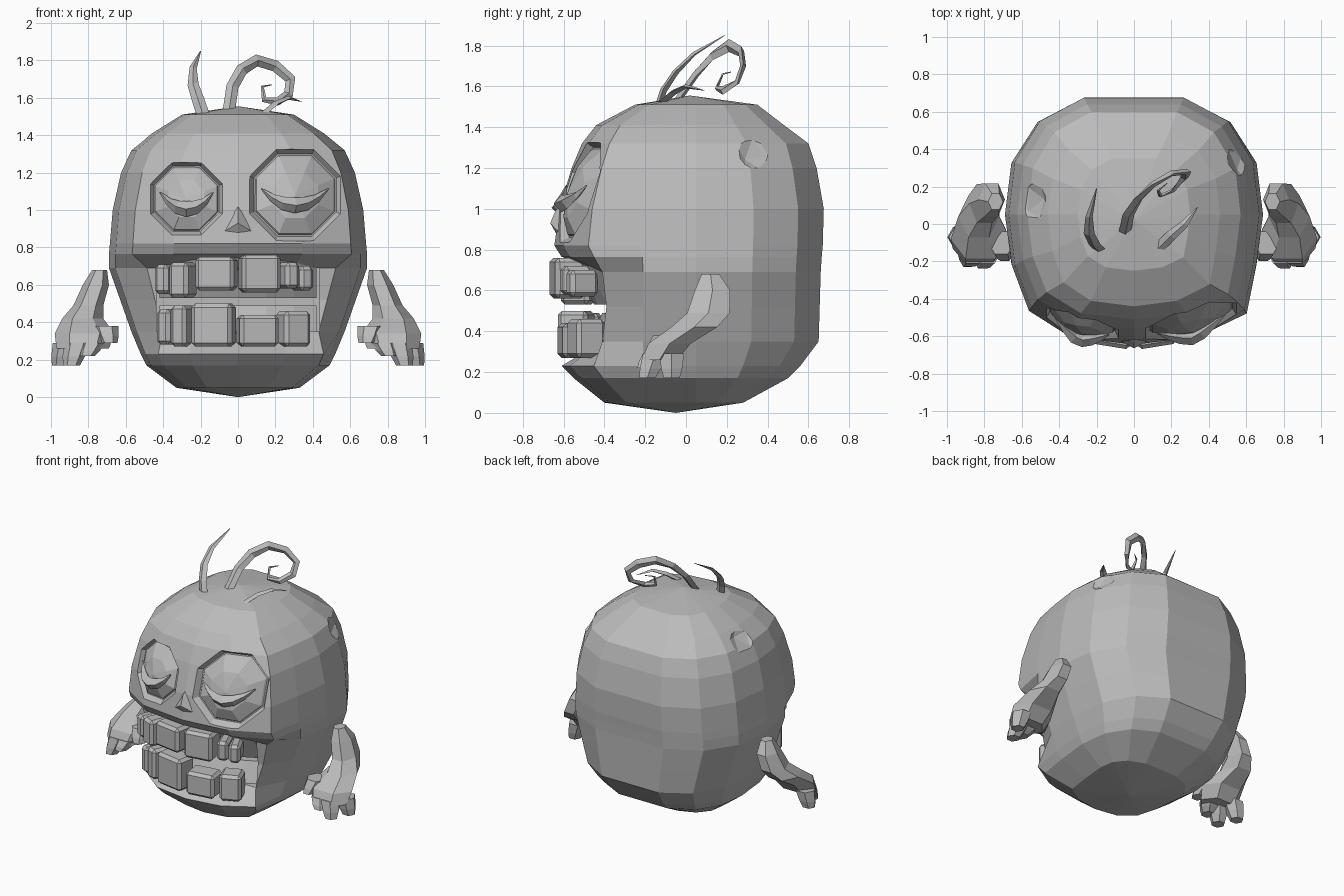
import bpy, bmesh, math
from mathutils import Vector, Matrix
from mathutils.bvhtree import BVHTree

if "Cube" in bpy.data.objects:
    bpy.data.objects.remove(bpy.data.objects["Cube"])

GREY = (0.5, 0.5, 0.5, 1)
clay = bpy.data.materials.new("plain_grey")
clay.use_nodes = True
clay.diffuse_color = GREY
clay.node_tree.nodes["Principled BSDF"].inputs["Base Color"].default_value = GREY


def finish(name, bm):
    bmesh.ops.recalc_face_normals(bm, faces=bm.faces)
    mesh = bpy.data.meshes.new(name)
    bm.to_mesh(mesh)
    bm.free()
    mesh.materials.append(clay)
    obj = bpy.data.objects.new(name, mesh)
    bpy.context.collection.objects.link(obj)
    return obj


def skin(bm, sections):
    """Skin closed rings; a ring of one point becomes an apex."""
    rings = [[bm.verts.new(p) for p in s] for s in sections]
    for a, b in zip(rings, rings[1:]):
        n = max(len(a), len(b))
        for i in range(n):
            j = (i + 1) % n
            if len(a) == 1:
                bm.faces.new((a[0], b[i], b[j]))
            elif len(b) == 1:
                bm.faces.new((a[j], a[i], b[0]))
            else:
                bm.faces.new((a[i], a[j], b[j], b[i]))
    for r in (rings[0], rings[-1]):
        if len(r) > 2:
            bm.faces.new(r)


def loft(name, sections):
    bm = bmesh.new()
    skin(bm, sections)
    return finish(name, bm)


def strand(name, path, width, ref=(0, 1, 0), flat=0.5, both_ends=False):
    """Four-sided tapering strand along a path."""
    pts = [Vector(p) for p in path]
    last = len(pts) - 1
    sections = []
    for i, p in enumerate(pts):
        t = (pts[min(i + 1, last)] - pts[max(i - 1, 0)]).normalized()
        side = t.cross(Vector(ref)).normalized()
        up = side.cross(t)
        f = i / last
        k = math.sin(math.pi * f) if both_ends else 1 - f ** 3
        r = width * max(k, 0.08)
        sections.append([p + side * r, p + up * r * flat, p - side * r, p - up * r * flat])
    return loft(name, sections)


# Head: one blocky plan shape, a little fuller beside the large eye,
# scaled by rings of (z, half width, front, back, mouth limit)
half_plan = [(0, 1), (.4, 1), (.75, .8), (.95, .45), (1, 0), (.95, -.4), (.88, -.76), (.5, -.94), (0, -1)]
plan = half_plan + [(-u, v) for u, v in half_plan[-2:0:-1]]
plan[plan.index((-.88, -.76))] = (-.82, -.74)
levels = [
    (.05, .33, -.40, .28, -1), (.17, .49, -.55, .50, -1), (.23, .52, -.61, .56, -1),
    (.35, .57, -.60, .65, -.41), (.52, .63, -.60, .655, -.39), (.69, .69, -.60, .66, -.41),
    (.765, .69, -.61, .665, -1), (.82, .685, -.645, .67, -1), (1.0, .67, -.62, .675, -1),
    (1.2, .625, -.56, .64, -1), (1.32, .57, -.51, .60, -1), (1.41, .46, -.44, .48, -1),
    (1.51, .30, -.25, .35, -1),
]
MID = 0.05
sections = [[(0, -.05, 0)]]
for z, w, front, back, limit in levels:
    ring = []
    for u, v in plan:
        pinch = .86 if limit > -1 and v < -.7 else 1
        y = MID + v * (back - MID if v > 0 else MID - front)
        ring.append((u * w * pinch, max(limit, y), z))
    sections.append(ring)
sections.append([(0, .02, 1.555)])
head = loft("head", sections)
tree = BVHTree.FromPolygons([v.co.copy() for v in head.data.vertices],
                            [tuple(p.vertices) for p in head.data.polygons])


def on_face(x, z, lift):
    """Point on the front of the head, lifted forward."""
    hit = tree.ray_cast(Vector((x, -3, z)), Vector((0, 1, 0)))[0]
    return Vector((x, hit.y - lift, z))


def cut(bm):
    """Carve a closed shape out of the head."""
    cutter = finish("cutter", bm)
    cutter.hide_render = True
    mod = head.modifiers.new("cut", "BOOLEAN")
    mod.operation = "DIFFERENCE"
    mod.solver = "EXACT"
    mod.object = cutter
    bpy.context.view_layer.objects.active = head
    bpy.ops.object.modifier_apply(modifier=mod.name)
    bpy.data.objects.remove(cutter)


# Mouth hollow and two shallow dents near the temples
hollow = bmesh.new()
bmesh.ops.create_cube(hollow, size=1, matrix=Matrix.Translation((0, -.45, .52)) @ Matrix.Diagonal((.87, .36, .34, 1)))
cut(hollow)
for spot in [(.54, .3, 1.27), (-.54, .12, 1.33)]:
    loc, normal = tree.find_nearest(Vector(spot))[:2]
    out = normal if normal.dot(loc - Vector((0, 0, .8))) > 0 else -normal
    dent = bmesh.new()
    bmesh.ops.create_icosphere(dent, subdivisions=2, radius=.2,
                               matrix=Matrix.Translation(loc + out * .168))
    cut(dent)


# Eyes: octagonal socket cut into the face, domed eye and a sagging lid fold
def eye(side, cx, cz, rx, rz):
    def octagon(scale, lift):
        return [on_face(cx + rx * scale * math.cos(a), cz + rz * scale * math.sin(a), lift)
                for a in [math.pi * (i + .5) / 4 for i in range(8)]]

    socket = bmesh.new()
    skin(socket, [[on_face(cx, cz, .3)], octagon(1.02, .15), octagon(1, .005), octagon(.9, -.04),
                  [on_face(cx, cz, -.045)]])
    cut(socket)
    loft(side + "_eye", [[on_face(cx, cz, -.09)], octagon(.95, -.07), octagon(.84, -.03),
                         octagon(.5, .005), [on_face(cx, cz, .02)]])
    fold = []
    for i in range(7):
        s = i / 3 - 1
        fold.append(on_face(cx + s * rx * .68, cz - .055 + .09 * s * s, .035 - .02 * abs(s)))
    strand(side + "_eyelid_fold", fold, .042, flat=.9, both_ends=True)


eye("left", .305, 1.08, .265, .265)
eye("right", -.275, 1.06, .21, .21)

# Nose: low faceted wedge
nose = [[(0, -.56, 1.08)], [(-.04, -.59, 1.0), (0, -.64, .99), (.04, -.59, 1.0)],
        [(-.1, -.61, .87), (0, -.665, .93), (.1, -.61, .87)], [(0, -.62, .85)]]
loft("nose", nose)


# Teeth and gums follow one dental arc
def arc(x, front):
    return front + .7 * x * x


def tooth(name, front, x0, x1, z0, z1):
    x = (x0 + x1) / 2
    bm = bmesh.new()
    bmesh.ops.create_cube(bm, size=1)
    bmesh.ops.scale(bm, vec=(x1 - x0, .15, z1 - z0), verts=bm.verts)
    bmesh.ops.bevel(bm, geom=bm.edges[:], offset=.02, segments=1, affect="EDGES")
    turn = Matrix.Rotation(math.atan(1.4 * x), 4, "Z")
    bm.transform(Matrix.Translation((x, arc(x, front), (z0 + z1) / 2)) @ turn)
    finish(name, bm)


UPPER, LOWER = -.59, -.55
uppers = [(-.42, -.34, .55, .71), (-.35, -.24, .53, .72), (-.22, -.01, .57, .75),
          (.01, .22, .56, .76), (.23, .31, .58, .72), (.30, .38, .57, .70)]
lowers = [(-.41, -.33, .28, .47), (-.34, -.25, .27, .49), (-.24, -.02, .27, .50),
          (0, .21, .27, .44), (.22, .37, .27, .46)]
for row, front, teeth in (("upper", UPPER, uppers), ("lower", LOWER, lowers)):
    for i, t in enumerate(teeth):
        tooth(f"{row}_tooth_{i + 1}", front, *t)
# Each gum: its root edge sits behind the teeth, its inner edge slopes back into the mouth
for name, front, root, inner in (("upper_gum", UPPER, .76, .53), ("lower_gum", LOWER, .25, .49)):
    loft(name, [[(x, arc(x, front) + .03, root), (x, arc(x, front) + .14, inner),
                 (x, -.26, inner), (x, -.26, root)]
                for x in (-.42, -.3, -.15, 0, .15, .3, .42)])


# Arms: six-sided limb flaring to a stubby hand with three fingers and a thumb
def oval(c, rx, ry):
    return [Vector(c) + Vector((rx * math.cos(math.pi * i / 3), ry * math.sin(math.pi * i / 3), 0))
            for i in range(6)]


def limb(bm, parts):
    skin(bm, [oval(*p) for p in parts])


def arm(name, mirror):
    bm = bmesh.new()
    limb(bm, [((.74, .12, .68), .04, .05), ((.76, .13, .6), .07, .1), ((.80, .11, .49), .08, .12),
              ((.83, .04, .42), .11, .13), ((.82, -.08, .34), .16, .12), ((.83, -.13, .26), .14, .1)])
    for base, tip in [((.92, -.07, .29), (.95, -.07, .17)), ((.86, -.15, .29), (.89, -.19, .17)),
                      ((.78, -.15, .29), (.81, -.2, .22)), ((.71, -.1, .38), (.69, -.16, .29))]:
        mid = Vector(base).lerp(Vector(tip), .6)
        limb(bm, [(base, .07, .07), (mid, .06, .06), (tip, .045, .045)])
    if mirror:
        bmesh.ops.scale(bm, vec=(-1, 1, 1), verts=bm.verts)
    finish(name, bm)


arm("left_arm", False)
arm("right_arm", True)

# Hair: three loose strands, the middle one curled
strand("hair_right", [(-.18, -.14, 1.49), (-.21, -.11, 1.58), (-.24, -.05, 1.67),
                      (-.24, .04, 1.76), (-.2, .19, 1.85)], .034)
strand("hair_curl", [(-.05, -.05, 1.52), (-.03, .05, 1.66), (.02, .13, 1.75), (.1, .21, 1.80),
                     (.2, .27, 1.77), (.28, .28, 1.7), (.27, .25, 1.62), (.21, .18, 1.58),
                     (.14, .15, 1.59), (.13, .18, 1.66), (.18, .22, 1.67)], .033)
strand("hair_left", [(.13, -.13, 1.51), (.2, -.06, 1.57), (.27, .0, 1.6), (.34, .09, 1.58)], .03, ref=(0, 0, 1))
